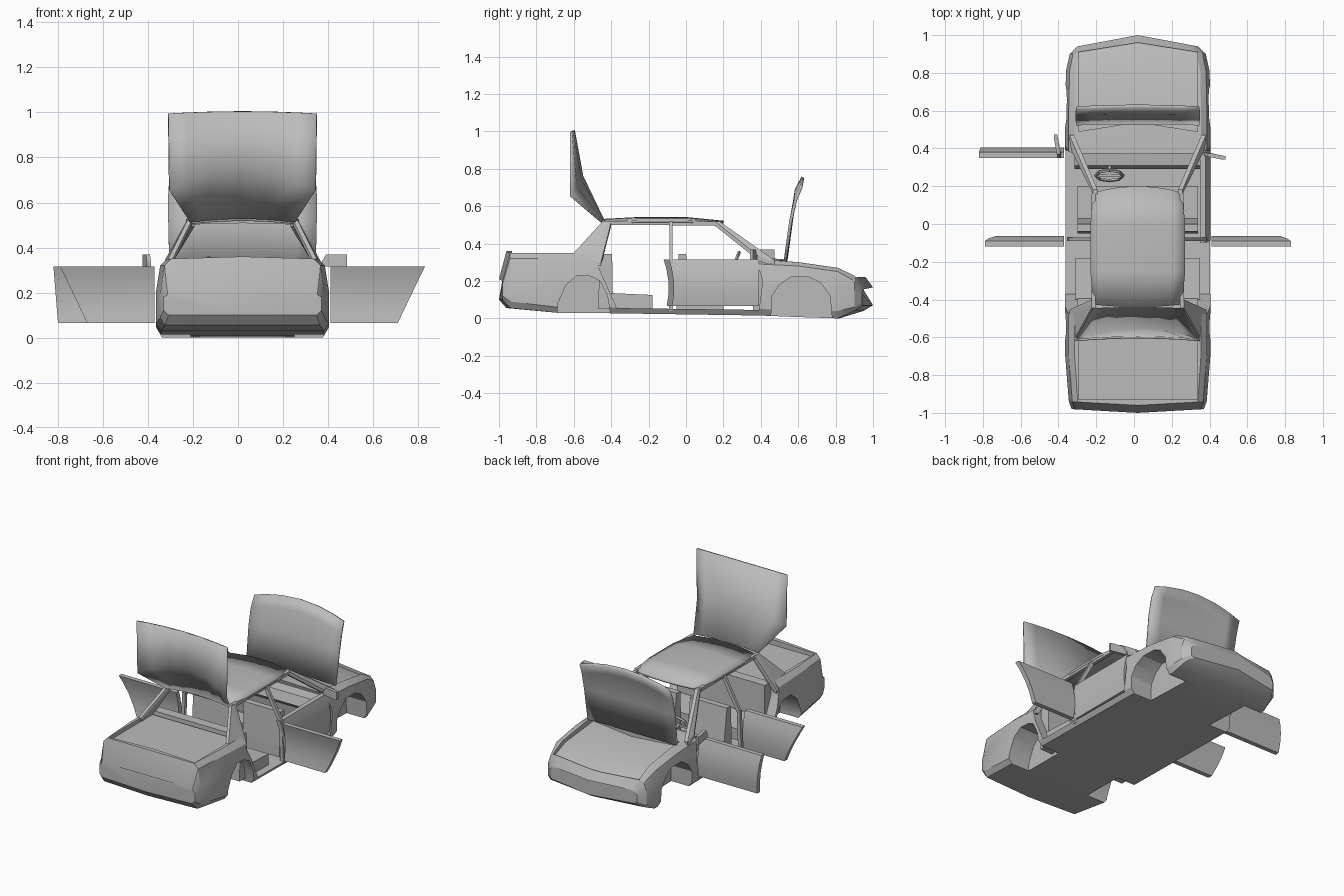
import bpy, bmesh, math
from mathutils import Vector

if "Cube" in bpy.data.objects:
    bpy.data.objects.remove(bpy.data.objects["Cube"])

CX = 0.02  # centre line of the body
paint = bpy.data.materials.new("plain_grey")
paint.use_nodes = True
paint.diffuse_color = (0.5, 0.5, 0.5, 1)
paint.node_tree.nodes["Principled BSDF"].inputs["Base Color"].default_value = (0.5, 0.5, 0.5, 1)


def finish(name, bm, smooth=False):
    bmesh.ops.recalc_face_normals(bm, faces=bm.faces)
    mesh = bpy.data.meshes.new(name)
    bm.to_mesh(mesh)
    bm.free()
    mesh.materials.append(paint)
    ob = bpy.data.objects.new(name, mesh)
    bpy.context.collection.objects.link(ob)
    ob.location.x = CX
    if smooth:
        shade(ob)
    return ob


def activate(ob):
    bpy.ops.object.select_all(action='DESELECT')
    ob.select_set(True)
    bpy.context.view_layer.objects.active = ob


def shade(ob):
    activate(ob)
    bpy.ops.object.shade_smooth_by_angle(angle=math.radians(30))


def loft(rings, closed=True, caps=True):
    """Join rows of points with quads."""
    bm = bmesh.new()
    rows = [[bm.verts.new(p) for p in r] for r in rings]
    n = len(rows[0])
    for a, b in zip(rows, rows[1:]):
        for i in range(n if closed else n - 1):
            j = (i + 1) % n
            bm.faces.new((a[i], a[j], b[j], b[i]))
    if caps:
        bm.faces.new(rows[0])
        bm.faces.new(rows[-1])
    return bm


def prism(name, profile, xs, bow=0):
    """Side profile of (y, z) points swept across x, bowed forward at the centre."""
    w = max(abs(x) for x in xs)
    return finish(name, loft([[(x, y + bow * (1 - abs(x) / w), z) for y, z in profile] for x in xs]))


def beam(name, points, size, mirror=True):
    """Convex hull of small blocks placed at the points."""
    bm = bmesh.new()
    h = size / 2
    for p in points:
        for k in range(8):
            bm.verts.new(Vector(p) + Vector(((k & 1) * 2 - 1, (k & 2) - 1, (k & 4) / 2 - 1)) * h)
    res = bmesh.ops.convex_hull(bm, input=bm.verts)
    junk = {v for v in res["geom_interior"] + res["geom_unused"] if isinstance(v, bmesh.types.BMVert)}
    bmesh.ops.delete(bm, geom=list(junk), context='VERTS')
    ob = finish(name, bm)
    if mirror:
        ob.modifiers.new("mirror", 'MIRROR')
    return ob


def sheet(name, rows, thickness):
    """Curved panel; each row gives half width, centre (y, z) and edge (y, z)."""
    ts = [-1, -0.75, -0.4, 0, 0.4, 0.75, 1]
    pts = [[(w * t, cy + (ey - cy) * t * t, cz + (ez - cz) * t * t) for t in ts]
           for w, cy, cz, ey, ez in rows]
    ob = finish(name, loft(pts, False, False), True)
    mod = ob.modifiers.new("thickness", 'SOLIDIFY')
    mod.thickness = thickness
    mod.offset = 0
    return ob


# Lower body: y, bow, bottom, sill, waist, shoulder and top heights, half width
stations = [
    (-1.00, -0.02, 0.10, 0.12, 0.18, 0.19, 0.20, 0.35),
    (-0.96, -0.02, 0.055, 0.09, 0.20, 0.32, 0.35, 0.365),
    (-0.69, 0, 0.03, 0.06, 0.20, 0.32, 0.35, 0.385),
    (-0.45, 0, 0.028, 0.06, 0.20, 0.31, 0.35, 0.385),
    (0.40, 0, 0.015, 0.05, 0.19, 0.29, 0.315, 0.385),
    (0.60, 0, 0.007, 0.04, 0.18, 0.28, 0.30, 0.385),
    (0.82, 0.01, 0.0, 0.04, 0.17, 0.25, 0.27, 0.38),
    (0.95, 0.05, 0.04, 0.06, 0.15, 0.20, 0.225, 0.36),
    (1.00, 0.06, 0.07, 0.08, 0.13, 0.145, 0.155, 0.32),
]
rings = []
for y, bow, zb, zl, zw, zs, zt, w in stations:
    half = [(w * 0.94, zb), (w, zl), (w, zw), (w * 0.95, zs), (w * 0.87, zt)]
    ring = [(0, zb)] + half + [(0, zt + 0.01)] + [(-x, z) for x, z in reversed(half)]
    rings.append([(x, y - bow * abs(x) / w, z) for x, z in ring])
body = finish("lower_body", loft(rings))

# Openings cut from the body
rear_arch = [(-.69, -.1), (-.685, .08), (-.64, .18), (-.58, .23), (-.51, .225), (-.46, .2), (-.42, .12), (-.385, -.1)]
front_arch = [(.45, -.1), (.46, .12), (.50, .18), (.56, .22), (.66, .22), (.72, .19), (.77, .12), (.79, -.1)]
cabin = [(-.37, .055), (.39, .045), (.41, .2), (.37, .33), (.37, .6), (-.46, .6), (-.475, .29)]
cutters = [prism("cabin_cut", cabin, (-0.5, 0.5)),
           prism("trunk_cut", [(-.93, .325), (-.44, .325), (-.44, .6), (-.93, .6)], (-0.315, 0.315)),
           prism("engine_bay_cut", [(.49, .278), (.78, .25), (.91, .2), (.91, .5), (.49, .5)], (-0.315, 0, 0.315), 0.05)]
for side in (-1, 1):
    for arch in (rear_arch, front_arch):
        cutters.append(prism("arch_cut", arch, (side * 0.23, side * 0.6)))
for c in cutters:
    mod = body.modifiers.new("cut", 'BOOLEAN')
    mod.operation = 'DIFFERENCE'
    mod.solver = 'EXACT'
    mod.object = c
    activate(body)
    bpy.ops.object.modifier_apply(modifier=mod.name)
    bpy.data.objects.remove(c)
shade(body)

# Roof and pillars
sheet("roof", [(0.235, -0.44, 0.525, -0.425, 0.51), (0.25, -0.25, 0.535, -0.25, 0.52),
               (0.25, 0.0, 0.535, 0.0, 0.52), (0.235, 0.20, 0.515, 0.165, 0.508)], 0.014)
beam("roof_rail", [(0.235, -0.41, 0.51), (0.235, 0.15, 0.508)], 0.022)
beam("front_pillar", [(0.225, 0.17, 0.505), (0.34, 0.40, 0.32), (0.35, 0.46, 0.30)], 0.024)
beam("middle_pillar_top", [(0.24, -0.08, 0.51), (0.355, -0.08, 0.30)], 0.018)
beam("middle_pillar_base", [(0.355, -0.08, 0.30), (0.365, -0.08, 0.05)], 0.022)
beam("rear_pillar", [(0.235, -0.41, 0.505), (0.235, -0.435, 0.51), (0.32, -0.59, 0.34),
                     (0.355, -0.465, 0.29)], 0.02)

# Raised tailgate and bonnet
sheet("tailgate", [(0.235, -0.445, 0.53, -0.45, 0.515), (0.325, -0.555, 0.76, -0.615, 0.655),
                   (0.33, -0.60, 1.005, -0.615, 0.995)], 0.012)
sheet("bonnet", [(0.325, 0.535, 0.31, 0.53, 0.305), (0.33, 0.565, 0.53, 0.56, 0.52),
                 (0.33, 0.59, 0.69, 0.585, 0.63), (0.325, 0.625, 0.755, 0.615, 0.70)], 0.016)


def door(name, side, hinge, lengths, is_open):
    """Curved door skin with thickness, hung at its front edge."""
    skin = [(0.065, 0.035), (0.13, 0.044), (0.20, 0.044), (0.27, 0.032), (0.315, 0.018)]
    ring = [(z, o) for z, o in skin] + [(z, o - 0.03) for z, o in reversed(skin)]
    ends = []
    for far in (False, True):
        pts = []
        for z, o in ring:
            k = (z - 0.065) / 0.25
            u = lengths[0] + (lengths[1] - lengths[0]) * k if far else 0
            pts.append((side * (0.39 + u), hinge + o, z) if is_open
                       else (side * (0.341 + o), hinge - u, z))
        ends.append(pts)
    return finish(name, loft(ends), True)


# Doors
door("left_front_door", 1, 0.39, (0.46, 0.49), False)
door("right_front_door", -1, 0.362, (0.43, 0.45), True)
for label, side in (("left", 1), ("right", -1)):
    door(label + "_rear_door", side, -0.108, (0.30, 0.42), True)

# Door mirrors
beam("left_mirror", [(0.36, 0.37, 0.325), (0.455, 0.35, 0.325), (0.455, 0.35, 0.36), (0.38, 0.365, 0.36)], 0.018, False)
beam("right_mirror", [(-0.415, 0.36, 0.325), (-0.435, 0.465, 0.325), (-0.435, 0.465, 0.36), (-0.42, 0.38, 0.36)], 0.018, False)

# Seats and dashboard
prism("rear_seat_back", [(-.47, .05), (-.39, .05), (-.395, .345), (-.46, .345)], (-0.32, 0.32))
prism("rear_seat_cushion", [(-.40, .04), (-.18, .04), (-.18, .125), (-.40, .135)], (-0.33, 0.33))
seat = [(-.05, .04), (.2, .04), (.2, .13), (.03, .125), (0, .345), (-.04, .345), (-.05, .12)]
for label, side in (("left", 1), ("right", -1)):
    prism(label + "_front_seat", seat, (side * 0.05, side * 0.32))
prism("dashboard", [(.42, .04), (.42, .305), (.31, .29), (.29, .23), (.34, .19), (.36, .04)], (-0.335, 0.335))

# Steering wheel with column and spoke
centre = Vector((-0.15, 0.257, 0.285))
bpy.ops.mesh.primitive_torus_add(major_segments=8, minor_segments=5, major_radius=0.073, minor_radius=0.009,
                                 location=centre + Vector((CX, 0, 0)), rotation=(math.radians(68), 0, 0))
wheel = bpy.context.object
wheel.name = "steering_wheel"
wheel.data.materials.append(paint)
beam("steering_column", [centre, (-0.15, 0.39, 0.24)], 0.016, False)
beam("steering_spoke", [centre + Vector((-0.07, 0, 0)), centre + Vector((0.07, 0, 0))], 0.014, False)
